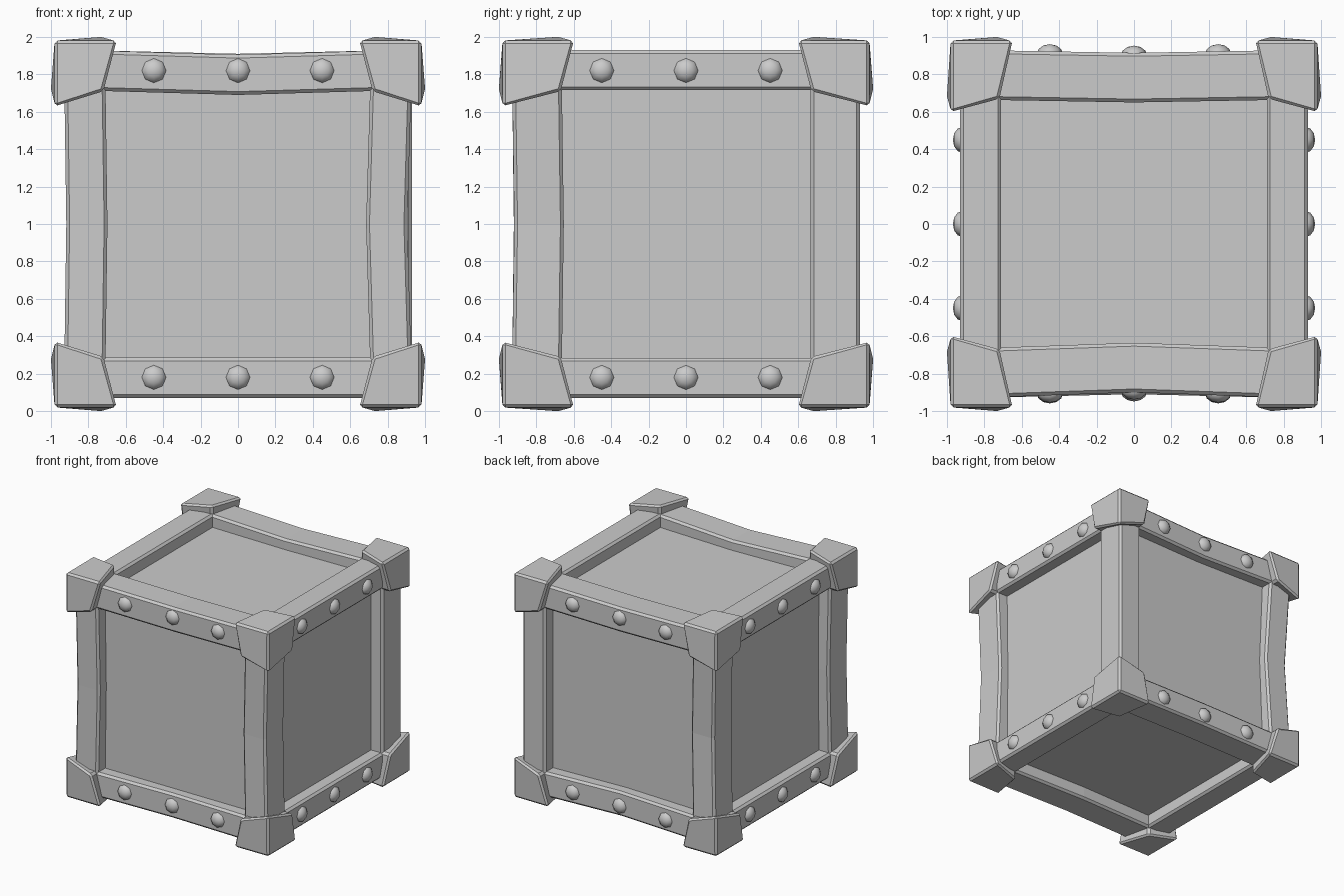
import bpy, bmesh
from itertools import product
from mathutils import Vector, Matrix

old = bpy.data.objects.get("Cube")
if old:
    bpy.data.objects.remove(old, do_unlink=True)

grey = bpy.data.materials.new("crate_grey")
grey.use_nodes = True
COLOUR = (0.6, 0.6, 0.6, 1)
grey.diffuse_color = COLOUR
grey.node_tree.nodes["Principled BSDF"].inputs["Base Color"].default_value = COLOUR

OUTER = 0.93                         # outer face of the beams
INNER = Vector((0.71, 0.665, 0.715))  # inner edge of the beams on each axis
PANEL = 0.82                         # face of the recessed panels
AXES = "xyz"


def finish(name, bm, bevel=0.0):
    bmesh.ops.recalc_face_normals(bm, faces=bm.faces)
    mesh = bpy.data.meshes.new(name)
    bm.to_mesh(mesh)
    bm.free()
    mesh.materials.append(grey)
    obj = bpy.data.objects.new(name, mesh)
    obj.location.z = 1
    bpy.context.collection.objects.link(obj)
    if bevel:
        mod = obj.modifiers.new("worn_edges", "BEVEL")
        mod.width = bevel
        mod.segments = 1
        mod.limit_method = "ANGLE"
        mod.angle_limit = 0.6
    return obj


def beam(axis, signs, bow):
    """Square beam along one axis; its middle is pushed inward by bow."""
    bm = bmesh.new()
    others = [a for a in range(3) if a != axis]
    rings = []
    for t in (-0.85, 0, 0.85):
        ring = []
        for i, j in ((0, 0), (1, 0), (1, 1), (0, 1)):
            p = Vector()
            p[axis] = t
            for k, (a, far) in enumerate(zip(others, (i, j))):
                inward = bow[k] if t == 0 else 0
                p[a] = signs[k] * ((OUTER if far else INNER[a]) - inward)
            ring.append(bm.verts.new(p))
        rings.append(ring)
    for r, s in zip(rings, rings[1:]):
        for k in range(4):
            n = (k + 1) % 4
            bm.faces.new((r[k], r[n], s[n], s[k]))
    bm.faces.new(rings[0])
    bm.faces.new(rings[-1])
    return finish(f"beam_{AXES[axis]}", bm, 0.018)


def corner_cap(signs):
    """Skewed block: long along the crate edges, short across the faces."""
    reach = (0.645, 0.595, 0.625)
    notch = (0.72, 0.67, 0.71)
    bm = bmesh.new()
    bmesh.ops.create_cube(bm, size=2)
    for v in bm.verts:
        low = [c < 0 for c in v.co]
        for a in range(3):
            if sum(low) == 1:
                c = reach[a] if low[a] else 0.98
            elif sum(low) == 2:
                c = notch[a] if low[a] else 1.003
            else:
                c = notch[a] if low[a] else 0.98
            v.co[a] = c * signs[a]
    return finish("corner_cap", bm, 0.016)


def rivet(axis, sign, along, height, inset):
    """Low dome on the outer face of a beam."""
    bm = bmesh.new()
    bmesh.ops.create_uvsphere(bm, u_segments=8, v_segments=6, radius=0.07)
    bmesh.ops.scale(bm, vec=(1, 1, 0.75), verts=bm.verts)
    normal, place = Vector(), Vector((0, 0, height))
    normal[axis] = sign
    place[axis] = sign * (0.916 - inset)
    place[1 - axis] = along
    turn = normal.to_track_quat("Z", "Y").to_matrix().to_4x4()
    bm.transform(Matrix.Translation(place) @ turn)
    for f in bm.faces:
        f.smooth = True
    return finish("rivet", bm)


# Recessed core
core = bmesh.new()
bmesh.ops.create_cube(core, size=2 * PANEL)
finish("core_panels", core)

# Beams, some sagging inward: (axis, signs) -> bow on the two other axes
BOWS = {
    (0, (-1, 1)): (0.03, 0.025),
    (0, (1, 1)): (0.015, 0.02),
    (0, (-1, -1)): (0.02, 0),
    (0, (1, -1)): (0.015, 0.02),
    (2, (-1, 1)): (0.035, 0.03),
    (2, (-1, -1)): (0.012, 0.01),
    (2, (1, -1)): (0.025, 0.012),
}
for axis in range(3):
    for signs in product((-1, 1), repeat=2):
        beam(axis, signs, BOWS.get((axis, signs), (0, 0)))

# Corner caps
for signs in product((-1, 1), repeat=3):
    corner_cap(signs)

# Three rivets on each horizontal beam
for axis, sign, level in product((0, 1), (-1, 1), (-1, 1)):
    for along in (-0.45, 0, 0.45):
        bow = BOWS.get((0, (sign, level)), (0, 0))[0] if axis == 1 else 0
        inset = bow * (1 - abs(along) / 0.85)
        rivet(axis, sign, along, level * 0.82, inset)
